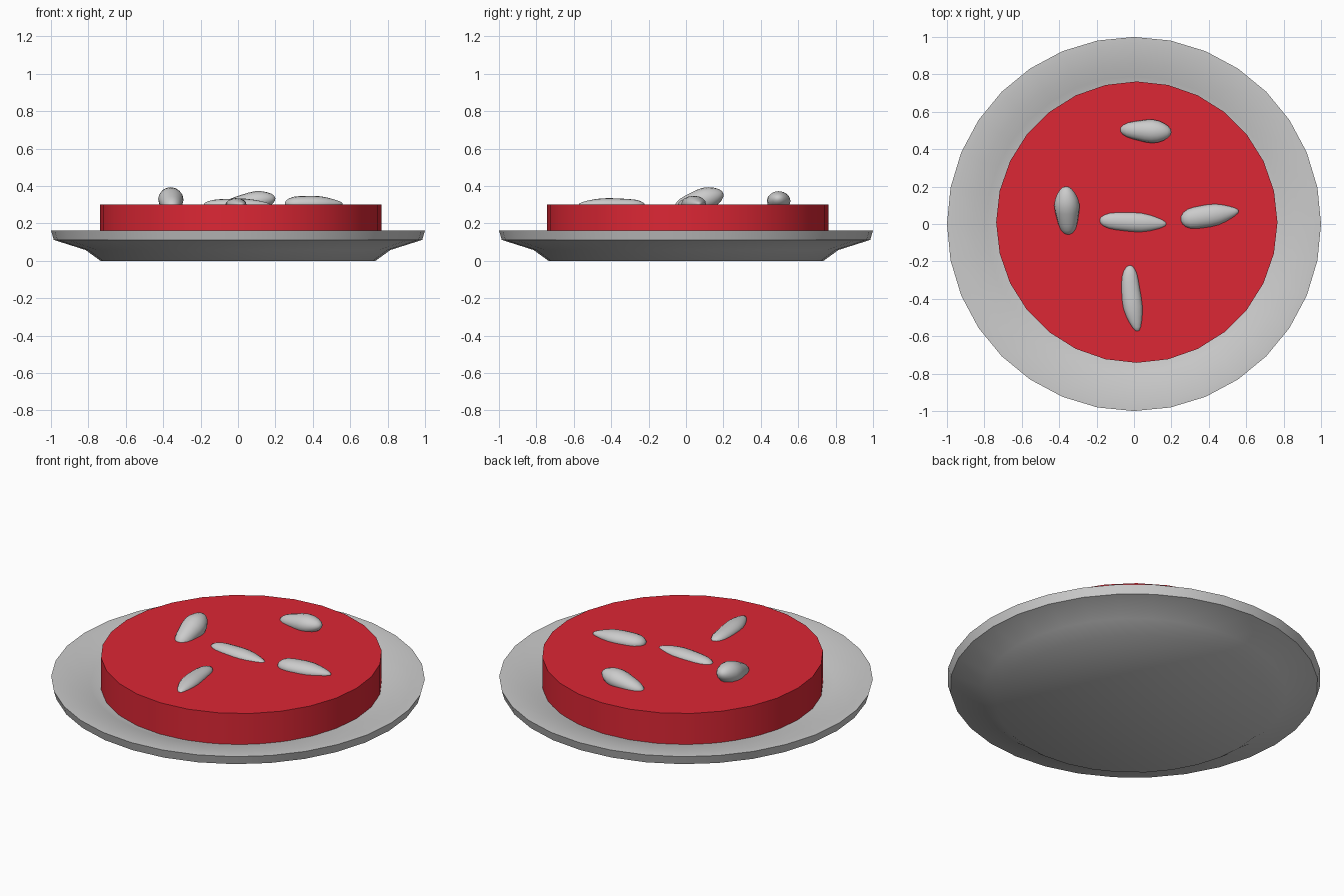
import bpy, bmesh, math
from mathutils import Matrix, Vector

if "Cube" in bpy.data.objects:
    bpy.data.objects.remove(bpy.data.objects["Cube"])


def finish(bm, name, angle, mat=None):
    bmesh.ops.recalc_face_normals(bm, faces=bm.faces)
    me = bpy.data.meshes.new(name)
    bm.to_mesh(me)
    bm.free()
    ob = bpy.data.objects.new(name, me)
    bpy.context.collection.objects.link(ob)
    if mat:
        me.materials.append(mat)
    bpy.ops.object.select_all(action='DESELECT')
    ob.select_set(True)
    bpy.context.view_layer.objects.active = ob
    bpy.ops.object.shade_smooth_by_angle(angle=math.radians(angle))
    return ob


def lathe(name, profile, sides, angle, mat=None, centre=(0, 0)):
    bm = bmesh.new()
    vs = [bm.verts.new((r, 0, z)) for r, z in profile]
    edges = [bm.edges.new(p) for p in zip(vs, vs[1:])]
    bmesh.ops.spin(bm, geom=vs + edges, cent=(0, 0, 0), axis=(0, 0, 1),
                   angle=math.tau, steps=sides, use_duplicate=False)
    bmesh.ops.remove_doubles(bm, verts=bm.verts, dist=0.0005)
    bmesh.ops.translate(bm, verts=bm.verts, vec=(*centre, 0))
    return finish(bm, name, angle, mat)


def nut(name, start, end, z0, z1, width, height, taper, bend):
    """Tapered, slightly bent ellipsoid from start to end (taper > 0 thins the end)."""
    a, b = Vector((*start, z0)), Vector((*end, z1))
    d = b - a
    bm = bmesh.new()
    bmesh.ops.create_uvsphere(bm, u_segments=16, v_segments=12, radius=1)
    bm.transform(Matrix.Rotation(math.pi / 2, 4, 'Y'))
    for v in bm.verts:
        t = v.co.x
        k = (1 - taper * t) * (1 + 0.05 * math.sin(5 * t))
        v.co = Vector((t * d.length / 2,
                       v.co.y * k * width / 2 + bend * (1 - t * t),
                       v.co.z * k * height / 2))
    yaw = math.atan2(d.y, d.x)
    pitch = -math.atan2(d.z, d.xy.length)
    bm.transform(Matrix.Translation((a + b) / 2) @ Matrix.Rotation(yaw, 4, 'Z')
                 @ Matrix.Rotation(pitch, 4, 'Y'))
    return finish(bm, name, 60)


red = bpy.data.materials.new("red")
red.diffuse_color = (0.72, 0.02, 0.035, 1)
red.use_nodes = True
red.node_tree.nodes["Principled BSDF"].inputs["Base Color"].default_value = red.diffuse_color

# Plate: flared underside, upright rim, shallow dish
lathe("plate", [(0, 0), (0.735, 0), (0.815, 0.058), (0.985, 0.112), (1.0, 0.163),
                (0.96, 0.163), (0.86, 0.148), (0.79, 0.13), (0.72, 0.11), (0, 0.10)],
      32, 40)

# Round red filling
lathe("filling", [(0, 0.105), (0.752, 0.105), (0.752, 0.302), (0, 0.302)],
      28, 40, red, (0.015, 0.01))

# Scattered nuts half sunk in the filling
nut("nut_back", (-0.075, 0.505), (0.20, 0.49), 0.295, 0.335, 0.12, 0.10, -0.15, 0.0)
nut("nut_left", (-0.35, -0.06), (-0.365, 0.20), 0.28, 0.36, 0.13, 0.12, -0.1, 0.0)
nut("nut_centre", (-0.185, 0.02), (0.175, 0.0), 0.298, 0.298, 0.105, 0.07, 0.15, 0.0)
nut("nut_right", (0.25, 0.02), (0.56, 0.07), 0.305, 0.305, 0.12, 0.085, 0.3, 0.0)
nut("nut_front", (-0.025, -0.22), (0.02, -0.575), 0.3, 0.3, 0.105, 0.07, 0.1, -0.01)
